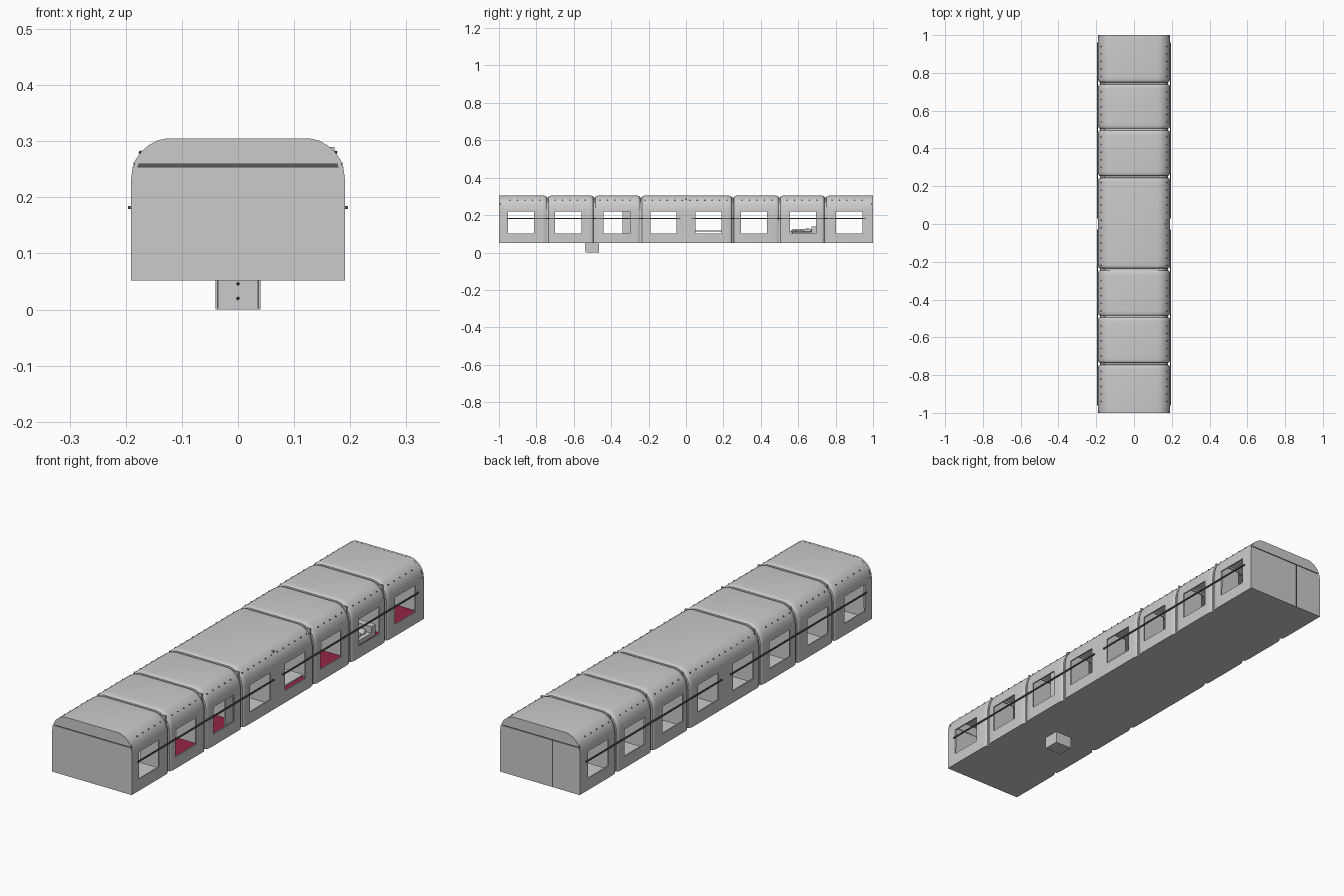
import bpy, bmesh, math

if "Cube" in bpy.data.objects:
    bpy.data.objects.remove(bpy.data.objects["Cube"])

Z0, Z1, W = 0.052, 0.305, 0.191
half = [(W, Z0), (W, 0.15), (W, 0.23), (0.188, 0.25), (0.182, 0.268), (0.172, 0.282),
        (0.159, 0.293), (0.145, 0.301), (0.128, Z1)]
PROFILE = half + [(-x, z) for x, z in reversed(half)]


def material(name, rgb):
    m = bpy.data.materials.new(name)
    m.diffuse_color = (*rgb, 1)
    m.use_nodes = True
    m.node_tree.nodes["Principled BSDF"].inputs["Base Color"].default_value = m.diffuse_color
    return m


RED = material("dark_red", (0.3, 0.02, 0.06))
DARK = material("dark_metal", (0.1, 0.1, 0.1))


def finish(name, bm, mat=None):
    bmesh.ops.recalc_face_normals(bm, faces=bm.faces[:])
    me = bpy.data.meshes.new(name)
    bm.to_mesh(me)
    bm.free()
    ob = bpy.data.objects.new(name, me)
    bpy.context.collection.objects.link(ob)
    if mat:
        me.materials.append(mat)
    return ob


def add_box(bm, x, y, z):
    vs = bmesh.ops.create_cube(bm, size=1)["verts"]
    for v in vs:
        v.co = [a + (b - a) * (c + 0.5) for (a, b), c in zip((x, y, z), v.co)]


def boxes(name, items, mat=None):
    bm = bmesh.new()
    for it in items:
        add_box(bm, *it)
    return finish(name, bm, mat)


def loft(bm, stations):
    rings = []
    for y, d in stations:
        rings.append([bm.verts.new((x * (1 - d / W), y, z - d * (z - Z0) / (Z1 - Z0)))
                      for x, z in PROFILE])
    n = len(PROFILE)
    for a, b in zip(rings, rings[1:]):
        for i in range(n):
            j = (i + 1) % n
            bm.faces.new((a[i], a[j], b[j], b[i]))


def active(ob):
    bpy.ops.object.select_all(action='DESELECT')
    ob.select_set(True)
    bpy.context.view_layer.objects.active = ob


# Body shell: pinched to a narrow groove at each joint
joints = [-0.74, -0.49, -0.24, 0.25, 0.50, 0.745]
stations = [(-0.998, 0.001), (-0.985, 0)]
for j in joints:
    side = [(0.03, 0), (0.018, 0.001), (0.010, 0.003), (0.006, 0.006), (0.005, 0.011)]
    stations += [(j - o, d) for o, d in side] + [(j + o, d) for o, d in reversed(side)]
stations += [(0.985, 0), (0.998, 0.001)]
bm = bmesh.new()
loft(bm, stations)
body = finish("body_shell", bm)
sol = body.modifiers.new("wall", 'SOLIDIFY')
sol.thickness = 0.006
sol.offset = -1

# Window openings through both sides
windows = [-0.882, -0.63, -0.37, -0.12, 0.12, 0.363, 0.625, 0.873]
cutter = boxes("window_cutter", [((-0.3, 0.3), (y - 0.07, y + 0.07), (0.103, 0.22)) for y in windows])
cutter.hide_render = True
bo = body.modifiers.new("windows", 'BOOLEAN')
bo.object = cutter
bo.operation = 'DIFFERENCE'
bo.solver = 'EXACT'
active(body)
bpy.ops.object.modifier_apply(modifier="wall")
bpy.ops.object.modifier_apply(modifier="windows")
bpy.data.objects.remove(cutter)
bpy.ops.object.shade_smooth_by_angle(angle=math.radians(35))


# End walls: lower panel and arched upper panel with a thin seam between
def slab(name, pts, y0, y1, mat=None):
    bm = bmesh.new()
    f = bm.faces.new([bm.verts.new((x, y0, z)) for x, z in pts])
    ext = bmesh.ops.extrude_face_region(bm, geom=[f])["geom"]
    bmesh.ops.translate(bm, vec=(0, y1 - y0, 0), verts=[e for e in ext if isinstance(e, bmesh.types.BMVert)])
    return finish(name, bm, mat)


arch = [(0.186, 0.2595)] + half[4:]
arch = arch + [(-x, z) for x, z in reversed(arch)]
lower = [(W, Z0), (W, 0.23), (0.1875, 0.2545)]
lower = lower + [(-x, z) for x, z in reversed(lower)]
for s, tag in ((-1, "front"), (1, "rear")):
    slab(tag + "_upper_panel", arch, s * 0.990, s)
    slab(tag + "_lower_panel", lower, s * 0.990, s)
    boxes(tag + "_seam", [((-0.186, 0.186), tuple(sorted((s * 0.990, s * 0.997))), (0.25, 0.262))], DARK)
boxes("rear_door_edge", [((-0.063, -0.059), (0.998, 1.0005), (Z0, 0.254))], DARK)

# Outside rails along both sides
boxes("side_rails", [(tuple(sorted((s * 0.191, s * 0.196))), y, (0.179, 0.185))
                     for s in (-1, 1) for y in ((-0.96, -0.03), (0.03, 0.96))], DARK)

# Rivets below the roof edge
bm = bmesh.new()
for s in (-1, 1):
    for k in range(48):
        y = -0.94 + k * 0.04
        if min(abs(y - j) for j in joints) > 0.02:
            v = bmesh.ops.create_icosphere(bm, subdivisions=1, radius=0.0035)["verts"]
            bmesh.ops.translate(bm, vec=(s * 0.174, y, 0.28), verts=v)
finish("rivets", bm, DARK)

# Equipment box under the floor
boxes("underfloor_box", [((-0.04, 0.04), (-0.535, -0.465), (0, 0.053))])
boxes("box_trim", [((s * 0.036 - 0.0015, s * 0.036 + 0.0015), (-0.537, -0.535), (0.002, 0.052))
                   for s in (-1, 1)], DARK)
bm = bmesh.new()
for z in (0.02, 0.046):
    v = bmesh.ops.create_icosphere(bm, subdivisions=1, radius=0.003)["verts"]
    bmesh.ops.translate(bm, vec=(0, -0.535, z), verts=v)
finish("box_bolts", bm, DARK)

# Interior: partitions with a passage, low seats, upper racks
boxes("partitions", [(x, (j - 0.004, j + 0.004), (0.058, 0.29))
                     for j in joints + [0.0] for x in ((-0.16, -0.03), (0.05, 0.172))])
bays = [-0.63, -0.37, 0.12, 0.363, 0.625, 0.873]
boxes("seats", [((0.07, 0.178), (y - 0.1, y + 0.1), (0.058, 0.092)) for y in bays], RED)
boxes("upper_racks", [((0.0, 0.05), (y - 0.1, y + 0.1), (0.238, 0.25)) for y in bays], RED)
boxes("window_panel", [((0.172, 0.178), (-0.34, -0.285), (0.09, 0.235))])
boxes("table", [((0.08, 0.18), (0.05, 0.19), (0.112, 0.118))])

# Raised bunk with pillow and bedding
boxes("bunk", [((0.08, 0.17), (0.57, 0.7), (0.092, 0.11)), ((0.08, 0.17), (0.67, 0.7), (0.11, 0.138))])
bm = bmesh.new()
for y, r in ((0.585, 0.012), (0.615, 0.013), (0.65, 0.016)):
    v = bmesh.ops.create_uvsphere(bm, u_segments=12, v_segments=8, radius=1)["verts"]
    bmesh.ops.scale(bm, vec=(0.03, 0.026, r), verts=v)
    bmesh.ops.translate(bm, vec=(0.125, y, 0.113), verts=v)
bedding = finish("bedding", bm)
active(bedding)
bpy.ops.object.shade_smooth_by_angle()
